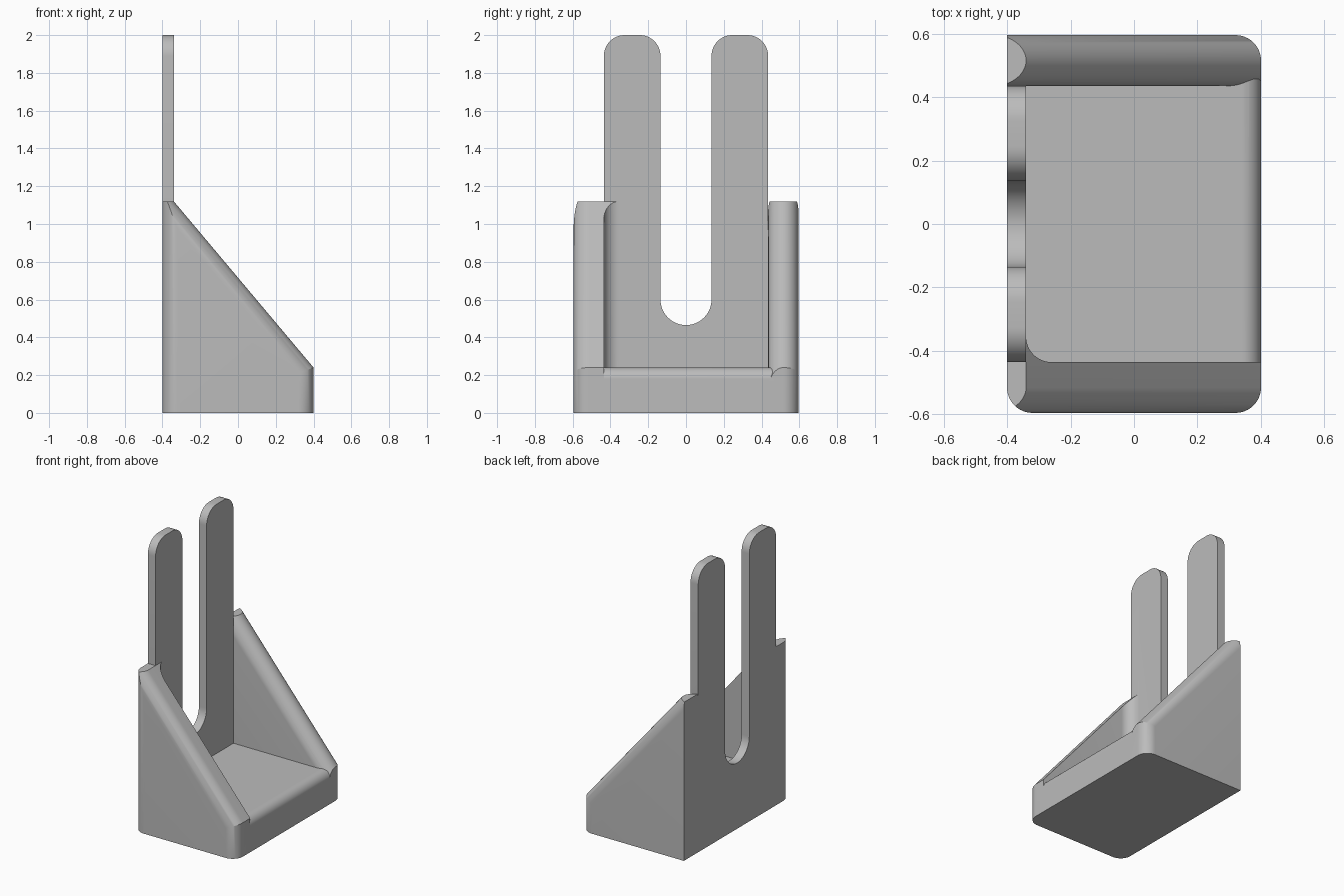
import bpy, bmesh
from math import sin, cos, pi, radians
from mathutils import Vector

cube = bpy.data.objects.get("Cube")
if cube:
    bpy.data.objects.remove(cube, do_unlink=True)

GREY = (0.5, 0.5, 0.5, 1)
mat = bpy.data.materials.new("plain grey")
mat.use_nodes = True
mat.diffuse_color = GREY
mat.node_tree.nodes["Principled BSDF"].inputs["Base Color"].default_value = GREY

# Main dimensions
BACK, FRONT, SIDE = -0.4, 0.4, 0.595
PLATE = -0.34          # inner face of the back plate
INNER = 0.435          # inner face of each rib
BASE_Z, RIB_Z, TOP_Z = 0.24, 1.12, 2.0
R = 0.08
SLOPE = (BASE_Z - RIB_Z) / (FRONT - PLATE)


def arc(cx, cy, rx, ry, a0, a1, n=12):
    """Points on an elliptical arc, angles in degrees."""
    angles = [radians(a0 + (a1 - a0) * i / n) for i in range(n + 1)]
    return [(cx + rx * cos(a), cy + ry * sin(a)) for a in angles]


def prism(name, profile, place, sweep):
    """Extrude a flat profile, placed in space by a function, along a vector."""
    bm = bmesh.new()
    face = bm.faces.new([bm.verts.new(place(a, b)) for a, b in profile])
    new = bmesh.ops.extrude_face_region(bm, geom=[face])["geom"]
    verts = [v for v in new if isinstance(v, bmesh.types.BMVert)]
    bmesh.ops.translate(bm, verts=verts, vec=Vector(sweep))
    bmesh.ops.recalc_face_normals(bm, faces=bm.faces[:])
    mesh = bpy.data.meshes.new(name)
    bm.to_mesh(mesh)
    bm.free()
    mesh.materials.append(mat)
    obj = bpy.data.objects.new(name, mesh)
    bpy.context.collection.objects.link(obj)
    return obj


def combine(obj, other, operation):
    """Apply a boolean and drop the second operand."""
    mod = obj.modifiers.new("combine", 'BOOLEAN')
    mod.operation, mod.object, mod.solver = operation, other, 'EXACT'
    bpy.context.view_layer.objects.active = obj
    bpy.ops.object.modifier_apply(modifier=mod.name)
    bpy.data.objects.remove(other, do_unlink=True)


def rib(name, footprint, section):
    """Upright footprint trimmed by a section swept down the slope."""
    body = prism(name, footprint, lambda x, y: (x, y, 0), (0, 0, RIB_Z))
    lift = BASE_Z - SLOPE * (FRONT + 0.6)
    trim = prism("slope_trim", section, lambda y, z: (-0.6, y, z + lift),
                 (1.2, 0, 1.2 * SLOPE))
    combine(body, trim, 'INTERSECT')
    return body


# Base slab with a rounded front top edge
e = 0.06
base = prism("bracket", [(BACK, 0), (FRONT, 0)]
             + arc(FRONT - e, BASE_Z - e, e, e, 0, 90) + [(BACK, BASE_Z)],
             lambda x, z: (x, -SIDE + R, z), (0, 2 * (SIDE - R), 0))

# Back plate: two round-ended prongs with a U slot between
slot, slot_z, tip = 0.135, 0.6, 0.11
half = arc(INNER - tip, TOP_Z - tip, tip, tip, 0, 90) \
    + arc(slot + tip, TOP_Z - tip, tip, tip, 90, 180)
outline = [(INNER, 0)] + half + arc(0, slot_z, slot, slot, 0, -180, 24) \
    + [(-y, z) for y, z in reversed(half)] + [(-INNER, 0)]
plate = prism("back_plate", outline, lambda y, z: (BACK, y, z),
              (PLATE - BACK, 0, 0))

# Rib with a fully rounded crest
drop = R * (1 + SLOPE ** 2) ** 0.5
rear_rib = rib("rear_rib",
               [(BACK, INNER), (FRONT, INNER)]
               + arc(FRONT - R, SIDE - R, R, R, 0, 90) + [(BACK, SIDE)],
               [(INNER, -4), (SIDE, -4)]
               + arc((INNER + SIDE) / 2, -drop, (SIDE - INNER) / 2, drop, 0, 180, 24))

# Rib with a rounded outer edge and a fillet into the back plate
front_rib = rib("front_rib",
                arc(BACK + R, -SIDE + R, R, R, 180, 270)
                + arc(FRONT - R, -SIDE + R, R, R, 270, 360)
                + [(FRONT, -INNER)]
                + arc(PLATE + R, -INNER + R, R, R, 270, 180)
                + [(BACK, -INNER + R)],
                [(-SIDE, -4), (0, -4), (0, 0)]
                + arc(-SIDE + R, -drop, R, drop, 90, 180))

for part in (plate, rear_rib, front_rib):
    combine(base, part, 'UNION')

bpy.ops.object.select_all(action='DESELECT')
base.select_set(True)
bpy.context.view_layer.objects.active = base
bpy.ops.object.shade_smooth_by_angle(angle=radians(25))
